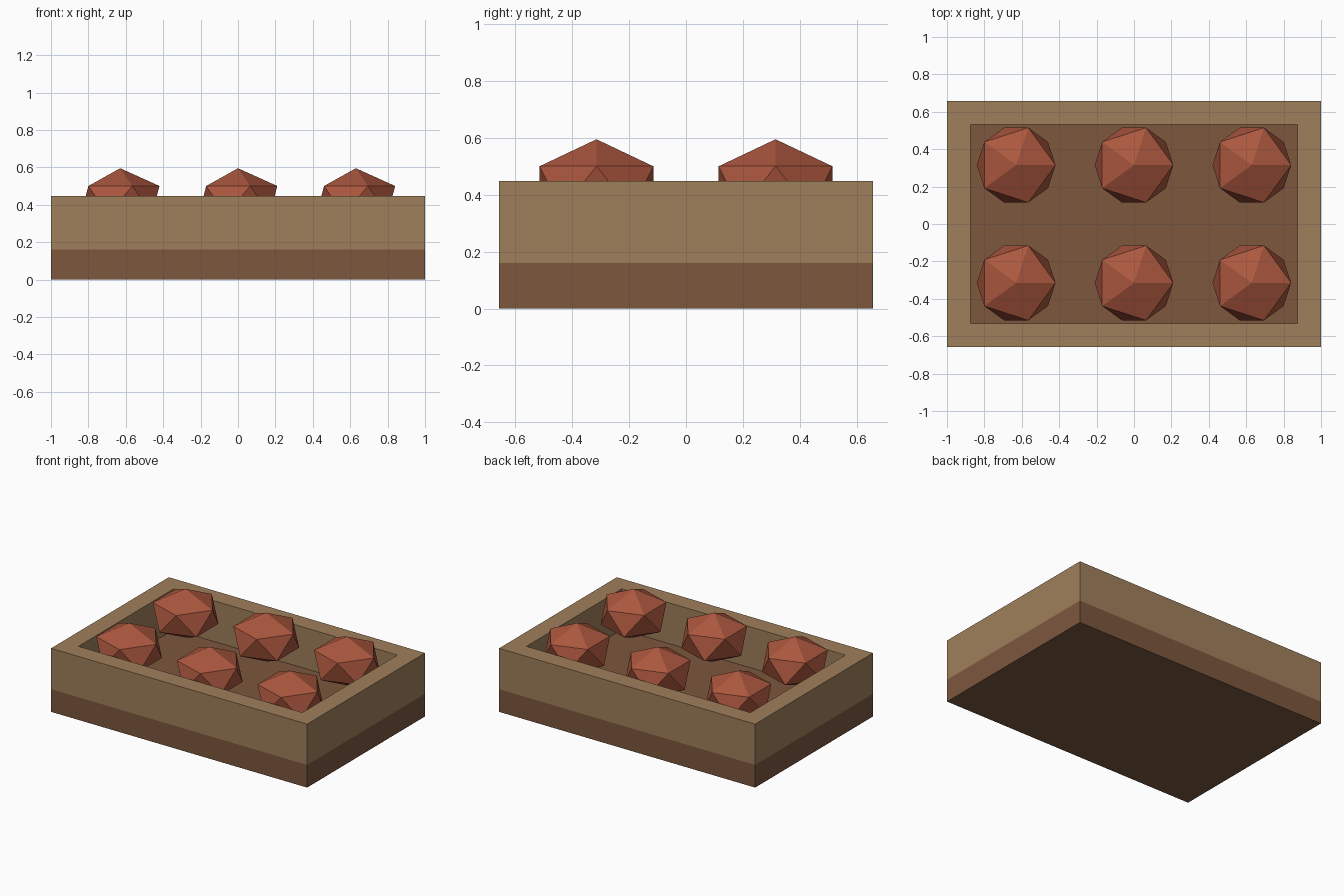
import bpy

if "Cube" in bpy.data.objects:
    bpy.data.objects.remove(bpy.data.objects["Cube"])


def material(name, color):
    mat = bpy.data.materials.new(name)
    mat.diffuse_color = (*color, 1)
    mat.use_nodes = True
    mat.node_tree.nodes["Principled BSDF"].inputs["Base Color"].default_value = mat.diffuse_color
    return mat


WOOD = material("light_wood", (0.35, 0.215, 0.105))
EARTH = material("dark_brown", (0.20, 0.095, 0.048))
RED = material("red", (0.41, 0.095, 0.048))

HX, HY, TOP, FLOOR, WALL = 1.0, 0.657, 0.448, 0.16, 0.126


def box(name, x, y, z, mat):
    """Box from (min, max) ranges."""
    bpy.ops.mesh.primitive_cube_add(size=1, location=[sum(r) / 2 for r in (x, y, z)])
    ob = bpy.context.object
    ob.name = name
    ob.scale = [r[1] - r[0] for r in (x, y, z)]
    bpy.ops.object.transform_apply(location=False, rotation=False, scale=True)
    ob.data.materials.append(mat)
    return ob


# Base slab
box("base", (-HX, HX), (-HY, HY), (0, FLOOR), EARTH)

# Rim walls
side_y = HY - WALL
box("front_wall", (-HX, HX), (-HY, -side_y), (FLOOR, TOP), WOOD)
box("back_wall", (-HX, HX), (side_y, HY), (FLOOR, TOP), WOOD)
box("left_wall", (-HX, -HX + WALL), (-side_y, side_y), (FLOOR, TOP), WOOD)
box("right_wall", (HX - WALL, HX), (-side_y, side_y), (FLOOR, TOP), WOOD)

# Squashed low-poly fruit in a 3 x 2 grid
for row, y in enumerate((-0.315, 0.315)):
    for col, x in enumerate((-0.63, 0, 0.63)):
        bpy.ops.mesh.primitive_ico_sphere_add(subdivisions=1, radius=0.235,
                                              location=(x, y, 0.424))
        fruit = bpy.context.object
        fruit.name = f"fruit_{row + 1}_{col + 1}"
        fruit.scale.z = 0.73
        fruit.data.materials.append(RED)
